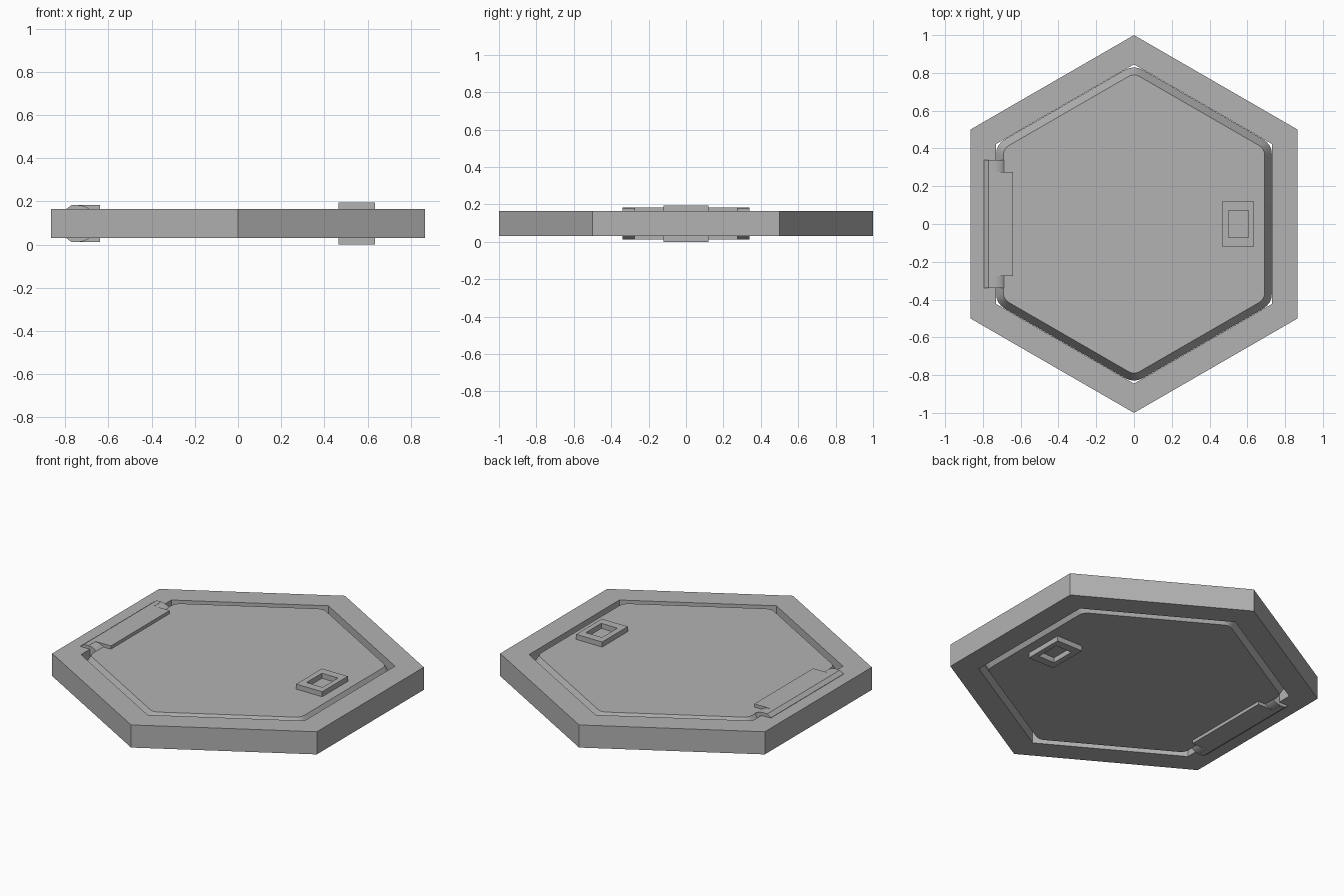
import bpy, bmesh
from math import sin, cos, pi, radians
from mathutils import Vector

cube = bpy.data.objects.get("Cube")
if cube:
    bpy.data.objects.remove(cube)

MID = 0.097            # height of the symmetry plane
TOP = 0.067            # half thickness of frame and door

grey = bpy.data.materials.new("plain grey")
grey.use_nodes = True
grey.diffuse_color = (0.45, 0.45, 0.45, 1)
grey.node_tree.nodes["Principled BSDF"].inputs["Base Color"].default_value = grey.diffuse_color


def finish(name, bm, smooth=False):
    bmesh.ops.recalc_face_normals(bm, faces=bm.faces[:])
    mesh = bpy.data.meshes.new(name)
    bm.to_mesh(mesh)
    bm.free()
    mesh.materials.append(grey)
    ob = bpy.data.objects.new(name, mesh)
    bpy.context.collection.objects.link(ob)
    if smooth:
        bpy.ops.object.select_all(action='DESELECT')
        ob.select_set(True)
        bpy.context.view_layer.objects.active = ob
        bpy.ops.object.shade_smooth_by_angle(angle=radians(30))
    return ob


def loft(name, rings, loop=False, smooth=False):
    """Skin a stack of (outline, height) rings; loop joins the last to the first."""
    bm = bmesh.new()
    rows = [[bm.verts.new((x, y, MID + z)) for x, y in pts] for pts, z in rings]
    n = len(rows[0])
    pairs = list(zip(rows, rows[1:]))
    if loop:
        pairs.append((rows[-1], rows[0]))
    else:
        bm.faces.new(rows[0])
        bm.faces.new(rows[-1])
    for a, b in pairs:
        for i in range(n):
            j = (i + 1) % n
            bm.faces.new((a[i], a[j], b[j], b[i]))
    return finish(name, bm, smooth)


def hexagon(radius):
    return [(radius * sin(i * pi / 3), radius * cos(i * pi / 3)) for i in range(6)]


def round_hexagon(radius, cut, steps=4):
    """Hexagon whose corners are replaced by short curves."""
    corners = [Vector(p) for p in hexagon(radius)]
    pts = []
    for i, c in enumerate(corners):
        a = c + (corners[i - 1] - c).normalized() * cut
        b = c + (corners[(i + 1) % 6] - c).normalized() * cut
        for k in range(steps + 1):
            t = k / steps
            pts.append(tuple(a * (1 - t) ** 2 + c * 2 * t * (1 - t) + b * t * t))
    return pts


def rectangle(cx, hx, hy):
    return [(cx - hx, -hy), (cx + hx, -hy), (cx + hx, hy), (cx - hx, hy)]


def extrude_y(name, profile, half):
    """Extrude an (x, height) profile evenly along y."""
    bm = bmesh.new()
    face = bm.faces.new([bm.verts.new((x, -half, MID + z)) for x, z in profile])
    new = bmesh.ops.extrude_face_region(bm, geom=[face])["geom"]
    verts = [v for v in new if isinstance(v, bmesh.types.BMVert)]
    bmesh.ops.translate(bm, verts=verts, vec=(0, 2 * half, 0))
    return finish(name, bm)


# Hexagonal frame with a sharp-cornered opening
outer, inner = hexagon(1), hexagon(0.845)
loft("frame", [(outer, -TOP), (outer, TOP), (inner, TOP), (inner, -TOP)], loop=True)

# Door with rounded corners and a wedge-shaped rim
face_outline, rim = round_hexagon(0.798, 0.035), round_hexagon(0.843, 0.055)
loft("door", [(face_outline, -TOP), (rim, 0), (face_outline, TOP)], smooth=True)

# Handle block, recessed on both sides
block, hole = rectangle(0.55, 0.085, 0.12), rectangle(0.552, 0.053, 0.072)
loft("handle", [(hole, -0.05), (hole, -MID), (block, -MID),
                (block, MID), (hole, MID), (hole, 0.05)])

# Hinge barrel
bm = bmesh.new()
bmesh.ops.create_cone(bm, cap_ends=True, segments=32, radius1=0.085, radius2=0.085, depth=0.68)
barrel = finish("hinge_barrel", bm, smooth=True)
barrel.rotation_euler = (pi / 2, 0, 0)
barrel.location = (-0.74, 0, MID)

# Hinge caps and leaves above and below
for side, s in (("top", 1), ("bottom", -1)):
    extrude_y("hinge_cap_" + side,
              [(-0.793, s * 0.06), (-0.793, s * 0.069), (-0.77, s * 0.086),
               (-0.74, s * 0.086), (-0.74, s * 0.06)], 0.34)
    extrude_y("hinge_leaf_" + side,
              [(-0.74, s * 0.066), (-0.74, s * 0.086), (-0.64, s * 0.086), (-0.64, s * 0.066)], 0.275)
